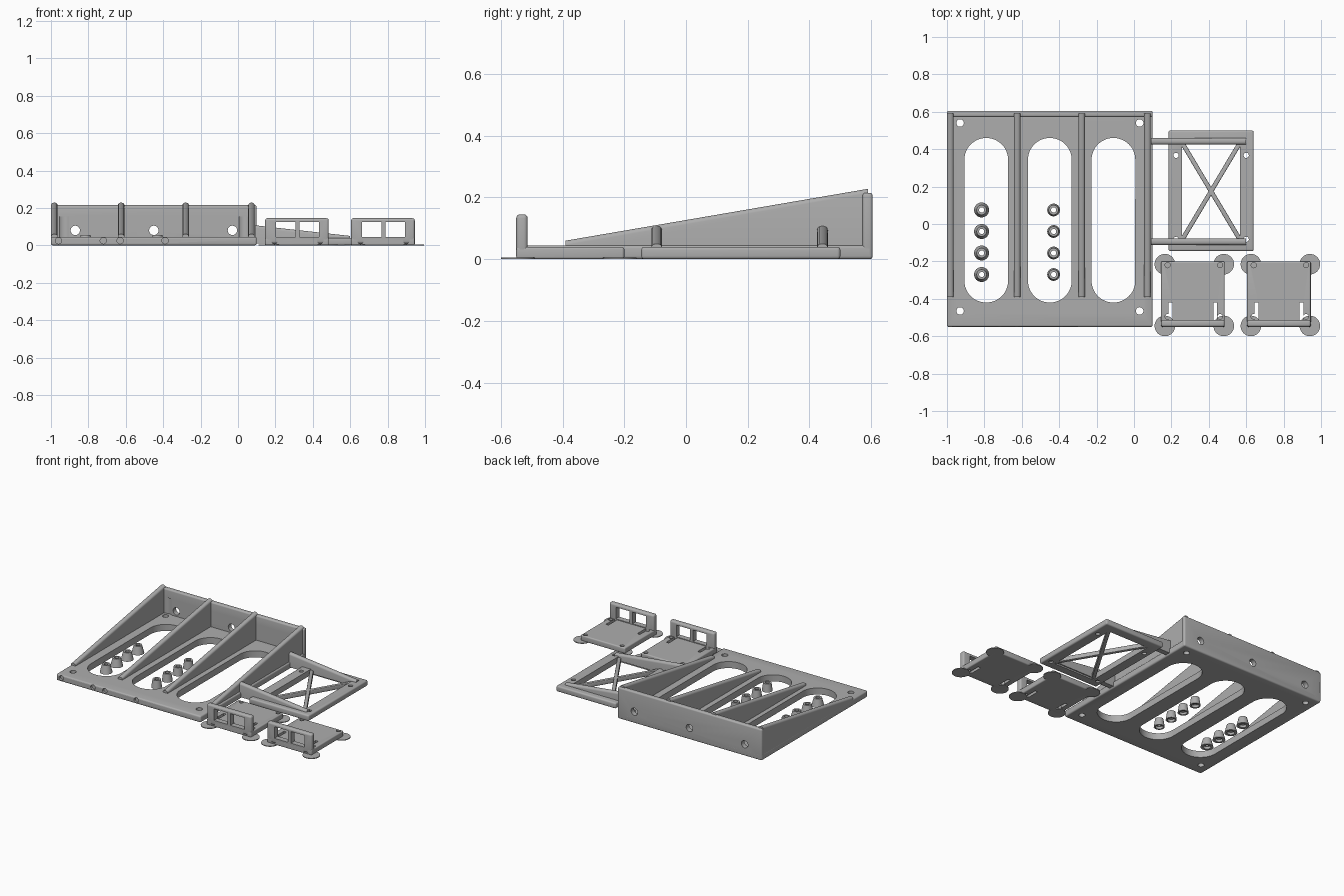
import bpy
import bmesh
import math
from mathutils import Matrix, Vector

if "Cube" in bpy.data.objects:
    bpy.data.objects.remove(bpy.data.objects["Cube"])

GREY = (0.42, 0.42, 0.42, 1)
grey = bpy.data.materials.new("plain grey")
grey.use_nodes = True
grey.diffuse_color = GREY
grey.node_tree.nodes["Principled BSDF"].inputs["Base Color"].default_value = GREY


def finish(name, bm):
    bmesh.ops.recalc_face_normals(bm, faces=bm.faces)
    mesh = bpy.data.meshes.new(name)
    bm.to_mesh(mesh)
    bm.free()
    mesh.materials.append(grey)
    obj = bpy.data.objects.new(name, mesh)
    bpy.context.collection.objects.link(obj)
    return obj


def smooth(obj):
    bpy.ops.object.select_all(action='DESELECT')
    obj.select_set(True)
    bpy.context.view_layer.objects.active = obj
    bpy.ops.object.shade_smooth_by_angle(angle=math.radians(35))


def round_edges(bm, edges, r):
    bmesh.ops.bevel(bm, geom=edges, offset=r, segments=4, profile=0.5, affect='EDGES')


def box(name, x, y, z, r=0.0):
    """Box from three (low, high) ranges, with rounded edges."""
    bm = bmesh.new()
    size = [b - a for a, b in (x, y, z)]
    mid = [(a + b) / 2 for a, b in (x, y, z)]
    bmesh.ops.create_cube(bm, size=1, matrix=Matrix.Translation(mid) @ Matrix.Diagonal((*size, 1)))
    if r:
        round_edges(bm, bm.edges[:], r)
    return finish(name, bm)


def prism(name, points, thickness, r=0.0, top_edges=()):
    """Extrude a closed 3D outline by a vector; round the edges swept from the listed sides."""
    bm = bmesh.new()
    verts = [bm.verts.new(p) for p in points]
    face = bm.faces.new(verts)
    t = Vector(thickness)
    new = bmesh.ops.extrude_face_region(bm, geom=[face])["geom"]
    bmesh.ops.translate(bm, vec=t, verts=[g for g in new if isinstance(g, bmesh.types.BMVert)])
    if r:
        sides = [(Vector(points[i]), Vector(points[(i + 1) % len(points)])) for i in top_edges]
        chosen = []
        for e in bm.edges:
            ends = [v.co for v in e.verts]
            for a, b in sides:
                for o in (Vector(), t):
                    if all(min((c - a - o).length, (c - b - o).length) < 1e-5 for c in ends):
                        chosen.append(e)
        round_edges(bm, list(set(chosen)), r)
    return finish(name, bm)


def cylinder(name, at, r, depth, axis='Z', r2=None, segments=32):
    bm = bmesh.new()
    turn = Matrix.Rotation(math.pi / 2, 4, 'X') if axis == 'Y' else Matrix()
    bmesh.ops.create_cone(bm, cap_ends=True, segments=segments, radius1=r,
                          radius2=r if r2 is None else r2, depth=depth,
                          matrix=Matrix.Translation(at) @ turn)
    return finish(name, bm)


def cut(obj, *cutters):
    """Subtract each cutter, then discard it."""
    for c in cutters:
        mod = obj.modifiers.new("cut", 'BOOLEAN')
        mod.operation = 'DIFFERENCE'
        mod.solver = 'EXACT'
        mod.object = c
        bpy.context.view_layer.update()
        done = obj.evaluated_get(bpy.context.evaluated_depsgraph_get())
        mesh = bpy.data.meshes.new_from_object(done)
        obj.modifiers.clear()
        obj.data = mesh
        bpy.data.objects.remove(c)


def slot(x, y0, y1, r):
    """Cutter with semicircular ends."""
    pts = []
    for i in range(49):
        a = math.pi * (i % 25) / 24 + (math.pi if i > 24 else 0)
        cy = y0 + r if i > 24 else y1 - r
        pts.append((x + r * math.cos(a), cy + r * math.sin(a), -0.1))
    return prism("slot_cutter", pts, (0, 0, 0.3))


# Large base plate with three slots, screw holes and shallow front sockets
BASE = 0.045
SCREWS = (-0.93, 0.03)
base = box("base_plate", (-1, 0.1), (-0.55, 0.605), (0, BASE), 0.01)
cut(base, *[slot(x, -0.42, 0.46, 0.117) for x in (-0.79, -0.45, -0.11)])
cut(base, *[cylinder("hole", (x, y, 0), 0.02, 0.3) for x in SCREWS for y in (-0.465, 0.54)])
cut(base, *[cylinder("socket", (x, -0.55, 0.025), 0.017, 0.03, 'Y', segments=20)
            for x in (-0.96, -0.72, -0.63, -0.39)])
smooth(base)

# Back wall with three bolt holes and driver clearance grooves
wall = box("back_wall", (-1, 0.1), (0.572, 0.605), (0, 0.215), 0.01)
cut(wall, *[cylinder("hole", (x, 0.59, 0.08), 0.025, 0.2, 'Y') for x in (-0.87, -0.45, -0.03)])
cut(wall, *[cylinder("groove", (x, 0.54, 0.1), 0.04, 0.11) for x in SCREWS])
smooth(wall)

# Four sloping ribs
RIB = 0.035
for i, x in enumerate((-0.982, -0.625, -0.28, 0.072)):
    x -= RIB / 2
    rib = prism(f"rib_{i + 1}", [(x, -0.39, 0.02), (x, 0.59, 0.02), (x, 0.59, 0.228), (x, -0.39, 0.06)],
                (RIB, 0, 0), 0.014, (2,))
    smooth(rib)

# Two rows of loose tapered spacers
for row, (x, r) in enumerate(((-0.815, 0.04), (-0.43, 0.034))):
    for i in range(4):
        y = 0.075 - 0.115 * i
        spacer = cylinder(f"spacer_{row + 1}_{i + 1}", (x, y, 0.0275), r, 0.055, r2=0.026)
        cut(spacer, cylinder("bore", (x, y, 0), 0.014, 0.3, segments=20),
            cylinder("recess", (x, y, 0.002), 0.024, 0.03, segments=20))
        smooth(spacer)

# Side frame with crossed braces
frame = box("side_frame", (0.185, 0.64), (-0.145, 0.5), (0, 0.04), 0.01)
cut(frame, box("opening", (0.257, 0.567), (-0.085, 0.435), (-0.1, 0.1)))
cut(frame, *[cylinder("hole", (x, y, 0), 0.014, 0.3, segments=20)
             for x in (0.225, 0.6) for y in (-0.082, 0.367)])
smooth(frame)
for name, s in (("brace_rising", 1), ("brace_falling", -1)):
    brace = box(name, (-0.3, 0.3), (-0.012, 0.012), (0.004, 0.034), 0.005)
    brace.location = (0.412, 0.175, 0)
    brace.rotation_euler.z = s * math.atan2(0.52, 0.31)
    smooth(brace)

# Two tapered arms joining the frame to the base
for name, y in (("front_arm", -0.095), ("back_arm", 0.442)):
    y -= RIB / 2
    arm = prism(name, [(0.09, y, 0.01), (0.6, y, 0.01), (0.6, y, 0.05), (0.09, y, 0.107)],
                (0, RIB, 0), 0.014, (2,))
    smooth(arm)

# Two small brackets, each with an upright window frame and corner pads
for name, x in (("left", 0.605), ("right", 0.145)):
    ends = (x + 0.035, x + 0.315)
    plate = box(name + "_bracket_plate", (x, x + 0.34), (-0.55, -0.2), (0, 0.04), 0.008)
    cut(plate, *[box("slit", (c - 0.01, c + 0.01), (-0.513, -0.42), (-0.1, 0.1))
                 for c in (x + 0.05, x + 0.29)])
    cut(plate, *[cylinder("hole", (c, d, 0), 0.014, 0.3, segments=20)
                 for c in ends for d in (-0.22, -0.495)])
    cut(plate, *[cylinder("socket", (c, -0.55, 0.025), 0.017, 0.03, 'Y', segments=20)
                 for c in (x + 0.05, x + 0.295)])
    upright = box(name + "_bracket_upright", (x, x + 0.34), (-0.55, -0.513), (0.01, 0.145), 0.012)
    cut(upright, *[box("window", (x + a, x + a + 0.105), (-0.6, -0.4), (0.045, 0.125))
                   for a in (0.057, 0.183)])
    smooth(plate)
    smooth(upright)
    for i, (c, d) in enumerate((c, d) for c in (x + 0.02, x + 0.335) for d in (-0.215, -0.545)):
        pad = cylinder(f"{name}_pad_{i + 1}", (c, d, 0.0025), 0.055, 0.005)
        smooth(pad)
